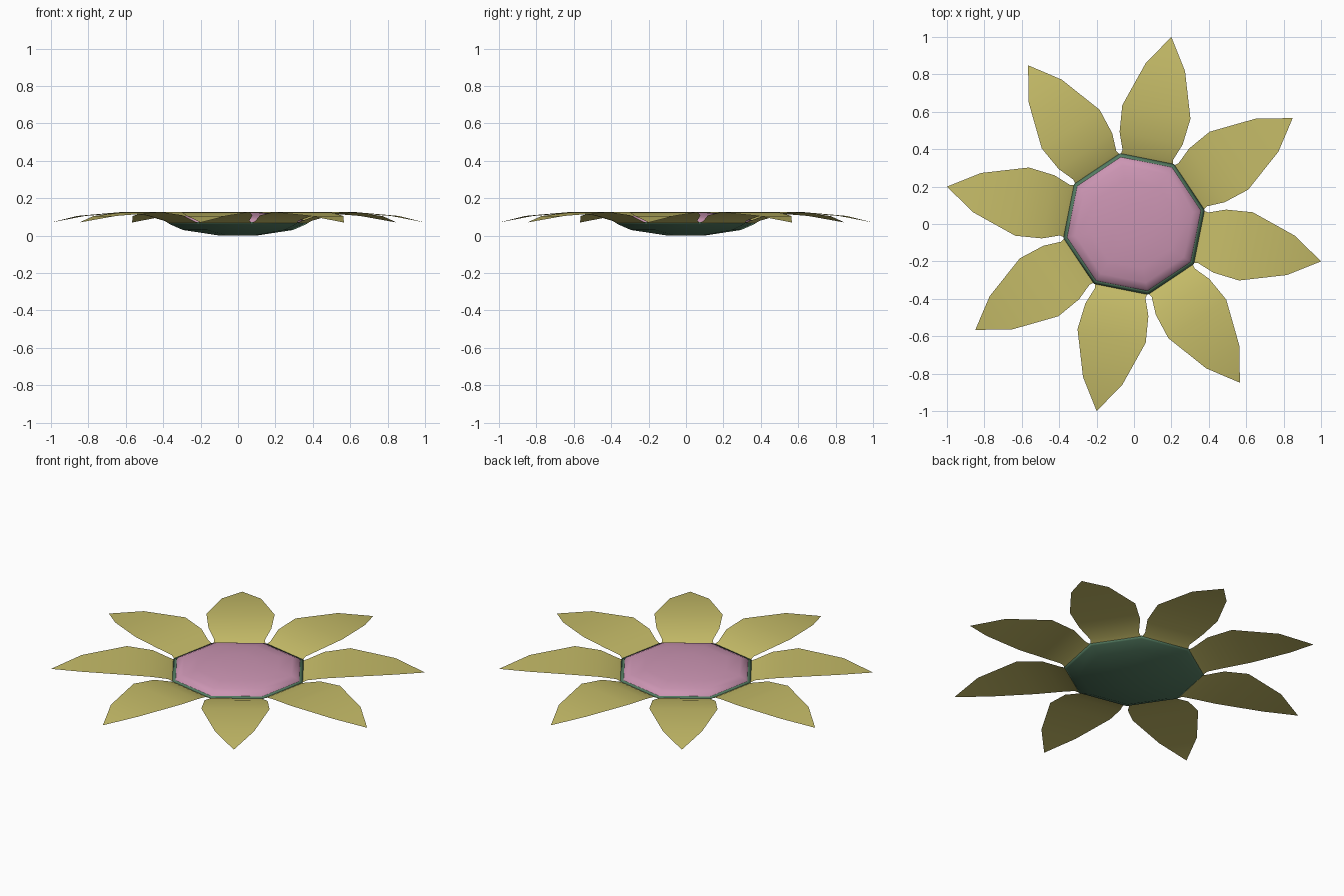
import bpy
import bmesh
from math import cos, sin, pi, radians
from mathutils import Matrix

SIDES = 8
TWIST = radians(11.3)

if "Cube" in bpy.data.objects:
    bpy.data.objects.remove(bpy.data.objects["Cube"], do_unlink=True)


def material(name, rgb):
    mat = bpy.data.materials.new(name)
    mat.use_nodes = True
    mat.diffuse_color = (*rgb, 1)
    mat.node_tree.nodes["Principled BSDF"].inputs["Base Color"].default_value = (*rgb, 1)
    return mat


def finish(name, bm, mat):
    mesh = bpy.data.meshes.new(name)
    for face in bm.faces:
        face.smooth = True
    bm.to_mesh(mesh)
    bm.free()
    mesh.materials.append(mat)
    obj = bpy.data.objects.new(name, mesh)
    bpy.context.collection.objects.link(obj)
    return obj


def octagon_lathe(name, profile, mat):
    """Sweep (radius, height) pairs round eight sides and cap the first ring."""
    bm = bmesh.new()
    rings = [[bm.verts.new((r * cos(TWIST + i * 2 * pi / SIDES),
                            r * sin(TWIST + i * 2 * pi / SIDES), z))
              for i in range(SIDES)] for r, z in profile]
    bm.faces.new(rings[0])
    for a, b in zip(rings, rings[1:]):
        for i in range(SIDES):
            j = (i + 1) % SIDES
            bm.faces.new((a[i], b[i], b[j], a[j]))
    if bm.faces[:] and profile[0][1] < profile[1][1]:
        bmesh.ops.reverse_faces(bm, faces=bm.faces[:])
    return finish(name, bm, mat)


yellow = material("petal yellow", (0.56, 0.50, 0.138))
green = material("sepal green", (0.089, 0.202, 0.122))
pink = material("centre pink", (0.60, 0.30, 0.45))

# Shallow green cup with a thin rim
octagon_lathe("green_cup", [(0.1, 0), (0.3, 0.03), (0.37, 0.06),
                            (0.385, 0.07), (0.365, 0.074)], green)

# Low domed centre sitting inside the rim
octagon_lathe("pink_centre", [(0.11, 0.124), (0.24, 0.114), (0.32, 0.1),
                              (0.355, 0.085), (0.366, 0.07)], pink)

# Petal cross-rows: distance out, half width, height
rows = [(0.353, 0.142, 0.068), (0.378, 0.138, 0.08), (0.468, 0.172, 0.108),
        (0.61, 0.186, 0.125), (0.856, 0.107, 0.105)]

for n in range(SIDES):
    bm = bmesh.new()
    pairs = [(bm.verts.new((u, -w, z)), bm.verts.new((u, w, z))) for u, w, z in rows]
    for (a, b), (c, d) in zip(pairs, pairs[1:]):
        bm.faces.new((a, c, d, b))
    tip = bm.verts.new((1.02, 0, 0.07))
    bm.faces.new((pairs[-1][0], tip, pairs[-1][1]))
    bm.transform(Matrix.Rotation(n * 2 * pi / SIDES - TWIST, 4, "Z"))
    finish(f"petal_{n + 1}", bm, yellow)
